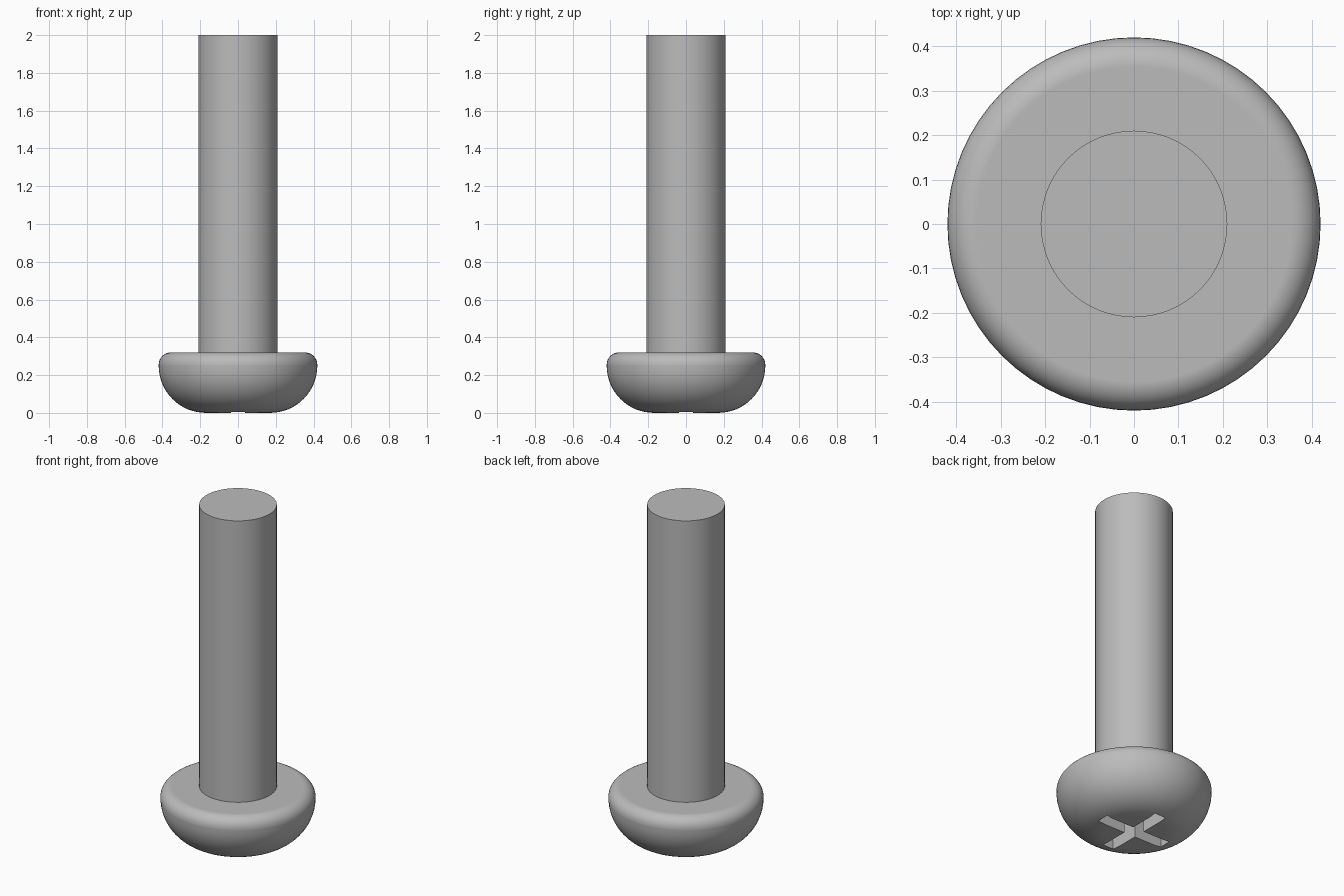
import bpy, bmesh, math

cube = bpy.data.objects.get("Cube")
if cube:
    bpy.data.objects.remove(cube, do_unlink=True)

steel = bpy.data.materials.new("grey steel")
steel.use_nodes = True
colour = (0.5, 0.5, 0.5, 1)
steel.diffuse_color = colour
steel.node_tree.nodes["Principled BSDF"].inputs["Base Color"].default_value = colour


def make_object(name, bm):
    bmesh.ops.recalc_face_normals(bm, faces=bm.faces)
    mesh = bpy.data.meshes.new(name)
    bm.to_mesh(mesh)
    bm.free()
    obj = bpy.data.objects.new(name, mesh)
    bpy.context.collection.objects.link(obj)
    mesh.materials.append(steel)
    return obj


def lathe(name, profile, sides=64):
    bm = bmesh.new()
    verts = [bm.verts.new((r, 0, z)) for r, z in profile]
    edges = [bm.edges.new(pair) for pair in zip(verts, verts[1:])]
    bmesh.ops.spin(bm, geom=verts + edges, cent=(0, 0, 0), axis=(0, 0, 1),
                   angle=math.tau, steps=sides)
    bmesh.ops.remove_doubles(bm, verts=bm.verts, dist=0.0005)
    # Close the open rims with flat caps
    bmesh.ops.holes_fill(bm, edges=[e for e in bm.edges if e.is_boundary], sides=0)
    return make_object(name, bm)


def arc(cx, cz, radius, start, end, steps):
    angles = [math.radians(start + (end - start) * i / steps) for i in range(steps + 1)]
    return [(cx + radius * math.cos(a), cz + radius * math.sin(a)) for a in angles]


def finish(obj):
    bpy.ops.object.select_all(action='DESELECT')
    obj.select_set(True)
    bpy.context.view_layer.objects.active = obj
    bpy.ops.object.shade_smooth_by_angle(angle=math.radians(30))
    # Keep the flat caps flat where they meet the rounded edges
    obj.modifiers.new("flat caps", 'WEIGHTED_NORMAL').keep_sharp = True


# Domed head with a small rounded shoulder
dome = arc(0.17, 0.25, 0.25, -90, 0, 16)
shoulder = arc(0.355, 0.255, 0.065, 0, 90, 8)
head = lathe("head", dome + shoulder)

# Cross-shaped driver recess
w, reach, depth = 0.037, 0.22, 0.14
bm = bmesh.new()
outline = []
for i in range(4):
    c, s = round(math.cos(i * math.pi / 2)), round(math.sin(i * math.pi / 2))
    for x, y in ((reach, -w), (reach, w), (w, w)):
        outline.append(bm.verts.new((x * c - y * s, x * s + y * c, -0.05)))
base = bm.faces.new(outline)
top = bmesh.ops.extrude_face_region(bm, geom=[base])["geom"]
bmesh.ops.translate(bm, vec=(0, 0, 0.05 + depth),
                    verts=[g for g in top if isinstance(g, bmesh.types.BMVert)])
cutter = make_object("recess_cutter", bm)
cutter.hide_render = True

cut = head.modifiers.new("recess", 'BOOLEAN')
cut.operation = 'DIFFERENCE'
cut.solver = 'EXACT'
cut.object = cutter
bpy.context.view_layer.objects.active = head
bpy.ops.object.modifier_apply(modifier=cut.name)
bpy.data.objects.remove(cutter, do_unlink=True)
finish(head)

# Plain round shank
shank = lathe("shank", [(0.21, 0.31), (0.21, 2.0)])
finish(shank)
